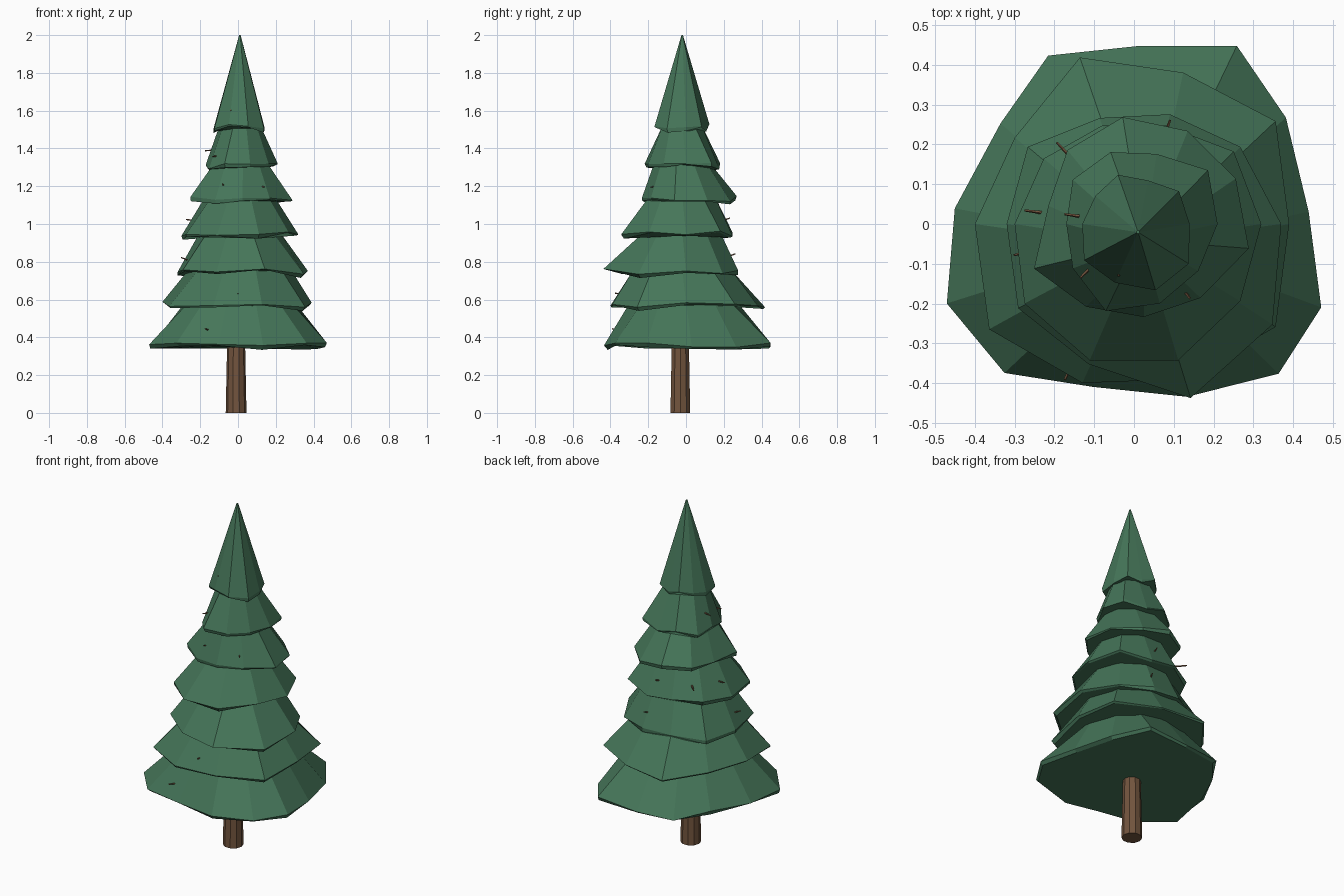
import bpy, bmesh, random
from math import radians, cos, sin
from mathutils import Vector

if "Cube" in bpy.data.objects:
    bpy.data.objects.remove(bpy.data.objects["Cube"])

random.seed(4)


def material(name, color):
    m = bpy.data.materials.new(name)
    m.diffuse_color = (*color, 1)
    m.use_nodes = True
    m.node_tree.nodes["Principled BSDF"].inputs["Base Color"].default_value = m.diffuse_color
    return m


GREEN = material("needles", (0.06, 0.18, 0.10))
BROWN = material("bark", (0.17, 0.09, 0.048))


def loft(name, rings, mat):
    """Closed flat-shaded skin through rings of equal point count."""
    bm = bmesh.new()
    loops = [[bm.verts.new(p) for p in ring] for ring in rings]
    n = len(loops[0])
    for a, b in zip(loops, loops[1:]):
        for i in range(n):
            j = (i + 1) % n
            bm.faces.new((a[i], a[j], b[j], b[i]))
    bm.faces.new(loops[0][::-1])
    bm.faces.new(loops[-1])
    bmesh.ops.recalc_face_normals(bm, faces=bm.faces)
    mesh = bpy.data.meshes.new(name)
    bm.to_mesh(mesh)
    bm.free()
    mesh.materials.append(mat)
    ob = bpy.data.objects.new(name, mesh)
    bpy.context.collection.objects.link(ob)
    return ob


def ring_at(angles, r, z, cx=0.0, cy=0.0):
    return [Vector((cx + r * cos(radians(a)), cy + r * sin(radians(a)), z)) for a in angles]


def even(n, start=0):
    return [start + 360 * i / n for i in range(n)]


# Trunk
loft("trunk", [ring_at(even(10), 0.055, 0, -0.01, -0.03),
               ring_at(even(10), 0.045, 0.5, -0.01, -0.03)], BROWN)

# Branch tiers: rim height, top height, top radius, rim angles, rim radii
wide = (4, 35, 60, 89, 117, 143, 175, 203, 229, 256, 287, 314, 336)
tiers = [
    (0.355, 0.60, 0.28, wide,
     (.44, .466, .517, .447, .475, .42, .452, .511, .496, .422, .454, .523, .515)),
    (0.57, 0.76, 0.27, even(10), (.39, .44, .40, .44, .37, .40, .45, .42, .41, .44)),
    (0.745, 0.96, 0.21, even(10), (.37, .33, .29, .28, .33, .32, .36, .37, .46, .43)),
    (0.945, 1.15, 0.18, even(10), (.32, .31, .26, .26, .28, .30, .34, .36, .36, .33)),
    (1.13, 1.32, 0.15, even(10, -12), (.295, .28, .27, .27, .25, .22, .275, .24, .235, .25)),
    (1.305, 1.53, 0.105, even(10), (.21, .23, .185, .19, .19, .17, .19, .23, .21, .20)),
    (1.515, 2.00, 0.004, even(10), (.14, .14, .115, .13, .12, .13, .155, .155, .175, .17)),
]
for k, (z, top, top_r, angles, radii) in enumerate(tiers):
    rim, lip = [], []
    for a, r in zip(angles, radii):
        c, s = cos(radians(a)), sin(radians(a))
        h = z + random.uniform(-0.012, 0.018)
        r2 = r * random.uniform(0.95, 1.0)
        rim.append(Vector((r * c, r * s, h)))
        lip.append(Vector((r2 * c, r2 * s, h - random.uniform(0.003, 0.025))))
    loft(f"branch_tier_{k + 1}",
         [lip, rim, ring_at(angles, top_r, top, 0.01, -0.02)], GREEN)

# Twigs poking out of the foliage
twigs = [
    (-0.16, -0.36, 0.44), (0.0, -0.34, 0.63), (-0.27, -0.07, 0.81),
    (-0.07, -0.17, 1.20), (0.12, -0.16, 1.20), (-0.03, -0.10, 1.59),
    (-0.14, 0.02, 1.39), (-0.17, 0.18, 1.02), (0.08, 0.23, 0.83),
    (-0.24, 0.03, 1.02), (0.03, 0.20, 1.02), (-0.11, -0.11, 1.36),
]
for k, p in enumerate(twigs):
    p = Vector(p)
    out = Vector((p.x, p.y, 0)).normalized()
    out = (out + Vector((0, 0, random.uniform(-0.2, 0.5)))).normalized()
    q = out.to_track_quat('Z', 'Y')
    rings = [[p + q @ v for v in ring_at(even(5), r, h)]
             for r, h in ((0.006, -0.04), (0.003, 0.035))]
    loft(f"twig_{k + 1}", rings, BROWN)
